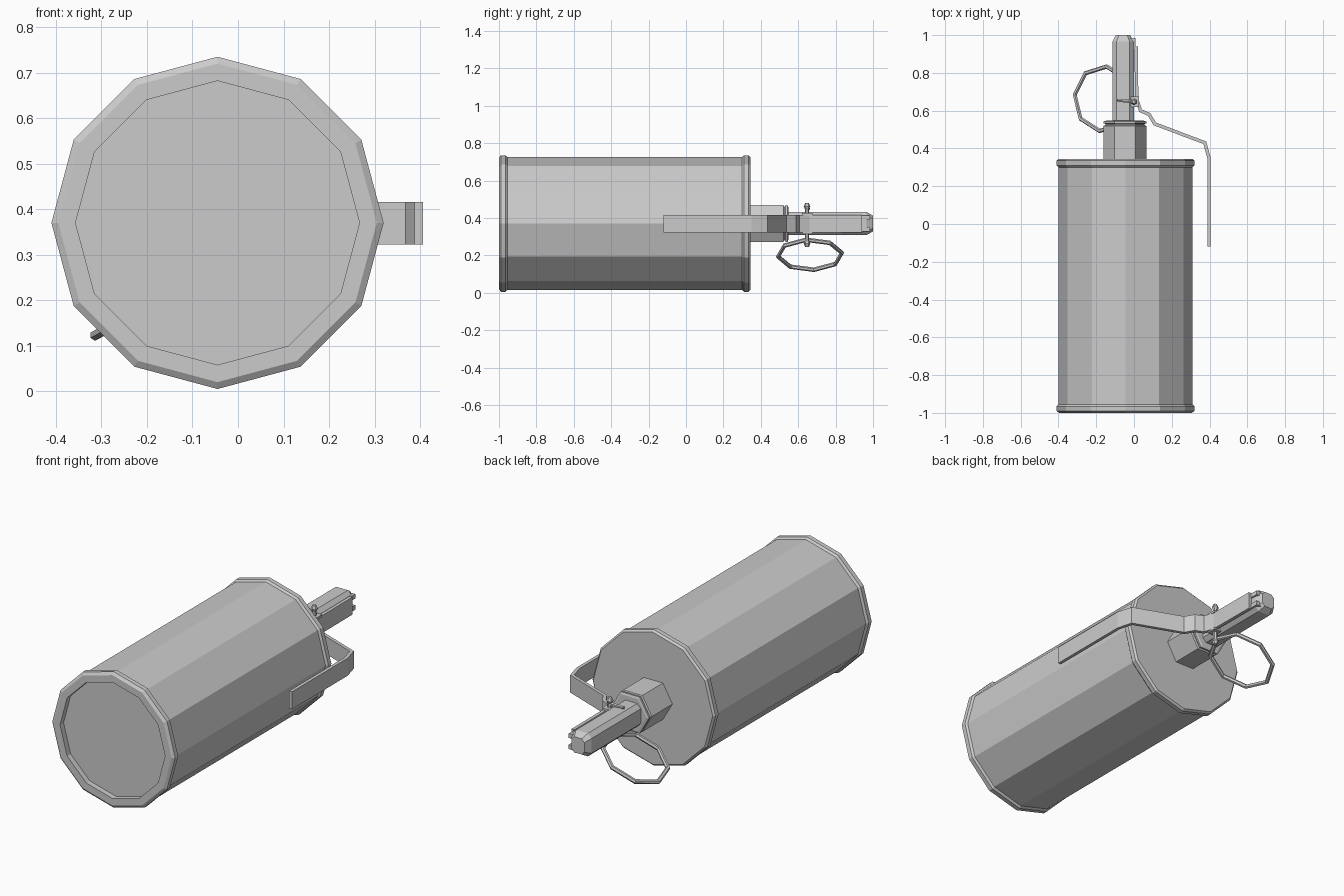
import bpy, bmesh, math
from mathutils import Vector, Matrix

cube = bpy.data.objects.get("Cube")
if cube:
    bpy.data.objects.remove(cube, do_unlink=True)

metal = bpy.data.materials.new("grey metal")
metal.use_nodes = True
GREY = (0.6, 0.6, 0.6, 1)
metal.diffuse_color = GREY
metal.node_tree.nodes["Principled BSDF"].inputs["Base Color"].default_value = GREY

AX, AZ = -0.045, 0.37   # long axis of the canister


def finish(name, bm):
    bmesh.ops.recalc_face_normals(bm, faces=bm.faces)
    mesh = bpy.data.meshes.new(name)
    bm.to_mesh(mesh)
    bm.free()
    mesh.materials.append(metal)
    ob = bpy.data.objects.new(name, mesh)
    bpy.context.collection.objects.link(ob)
    return ob


def loft(name, rings):
    """Skin a list of closed loops and cap both ends."""
    bm = bmesh.new()
    loops = [[bm.verts.new(p) for p in ring] for ring in rings]
    n = len(loops[0])
    for a, b in zip(loops, loops[1:]):
        for i in range(n):
            j = (i + 1) % n
            bm.faces.new((a[i], a[j], b[j], b[i]))
    bm.faces.new(loops[0])
    bm.faces.new(loops[-1])
    return finish(name, bm)


def lathe(name, profile, sides, x=AX, z=AZ):
    """Turn (radius, y) pairs around an axis along y."""
    angles = [math.tau * i / sides for i in range(sides)]
    return loft(name, [[(x + r * math.cos(a), y, z + r * math.sin(a)) for a in angles]
                       for r, y in profile])


def strip(name, path, thick, z0, z1):
    """Bent sheet following an (x, y) path, mitred at the corners."""
    pts = [Vector(p) for p in path]
    rings = []
    for i, p in enumerate(pts):
        d0 = (p - pts[max(i - 1, 0)]).normalized()
        d1 = (pts[min(i + 1, len(pts) - 1)] - p).normalized()
        t = (d0 + d1).normalized()
        d = d1 if d1.length else d0
        side = Vector((-t.y, t.x)) * thick / 2 / max(t.dot(d), 0.5)
        a, b = p + side, p - side
        rings.append([(a.x, a.y, z0), (b.x, b.y, z0), (b.x, b.y, z1), (a.x, a.y, z1)])
    return loft(name, rings)


def rod(name, a, b, r1, r2, sides=6):
    a, b = Vector(a), Vector(b)
    bm = bmesh.new()
    turn = (b - a).to_track_quat('Z', 'Y').to_matrix().to_4x4()
    bmesh.ops.create_cone(bm, cap_ends=True, segments=sides, radius1=r1, radius2=r2,
                          depth=(b - a).length,
                          matrix=Matrix.Translation((a + b) / 2) @ turn)
    return finish(name, bm)


# Canister with rolled rims and a recessed base
lathe("canister", [(0.312, -0.97), (0.312, -1), (0.35, -1), (0.365, -0.99),
                   (0.365, -0.965), (0.355, -0.955), (0.355, 0.30), (0.365, 0.31),
                   (0.365, 0.335), (0.355, 0.345)], 12)

# Hexagonal neck with a lip
lathe("neck", [(0.113, 0.34), (0.113, 0.52), (0.104, 0.524), (0.104, 0.53),
               (0.113, 0.533), (0.113, 0.543), (0.1, 0.547)], 6, x=-0.048)


# Fuze head: chamfered bar tapering at the tip
def chamfered(y, w, h, c):
    corners = [(w, h - c), (w - c, h), (c - w, h), (-w, h - c),
               (-w, c - h), (c - w, -h), (w - c, -h), (w, c - h)]
    return [(-0.058 + u, y, AZ + v) for u, v in corners]


loft("fuze_head", [chamfered(0.54, 0.057, 0.062, 0.022), chamfered(0.965, 0.057, 0.062, 0.022),
                   chamfered(1.0, 0.038, 0.042, 0.016)])

# Hinge lugs at the tip
for name, z in (("upper_hinge_lug", 0.40), ("lower_hinge_lug", 0.34)):
    strip(name, [(-0.008, 0.92), (-0.008, 0.985)], 0.03, z - 0.012, z + 0.012)

# Safety lever, bent over the shoulder and down the side
strip("safety_lever", [(0.012, 0.94), (0.014, 0.66), (0.035, 0.60), (0.08, 0.58), (0.11, 0.53),
                       (0.375, 0.43), (0.397, 0.35), (0.397, -0.12)], 0.018, 0.322, 0.416)
# Folded lever edges that hold the pin
for name, z in (("upper_lever_tab", 0.42), ("lower_lever_tab", 0.32)):
    strip(name, [(0.005, 0.675), (0.005, 0.62)], 0.045, z - 0.006, z + 0.006)

# Safety pin with eye and bent tip
PX, PY = 0.0, 0.647
rod("pin_shaft", (PX, PY, 0.25), (PX, PY, 0.46), 0.011, 0.011)
rod("pin_tip", (PX, PY, 0.445), (-0.09, PY + 0.008, 0.45), 0.010, 0.008)
for name, z in (("pin_head", 0.462), ("pin_eye", 0.262)):
    rod(name + "_lower", (PX, PY, z - 0.018), (PX, PY, z), 0.01, 0.018)
    rod(name + "_upper", (PX, PY, z), (PX, PY, z + 0.018), 0.018, 0.01)

# Octagonal pull ring, hanging at a slant
bpy.ops.mesh.primitive_torus_add(major_segments=8, minor_segments=6,
                                 major_radius=0.172, minor_radius=0.012)
ring = bpy.context.object
ring.name = "pull_ring"
ring.data.materials.append(metal)
ring.matrix_world = (Matrix.Translation((-0.163, 0.663, 0.203))
                     @ Matrix.Rotation(math.radians(-28), 4, 'Y')
                     @ Matrix.Rotation(math.radians(-7), 4, 'Z'))
for poly in ring.data.polygons:
    poly.use_smooth = False
